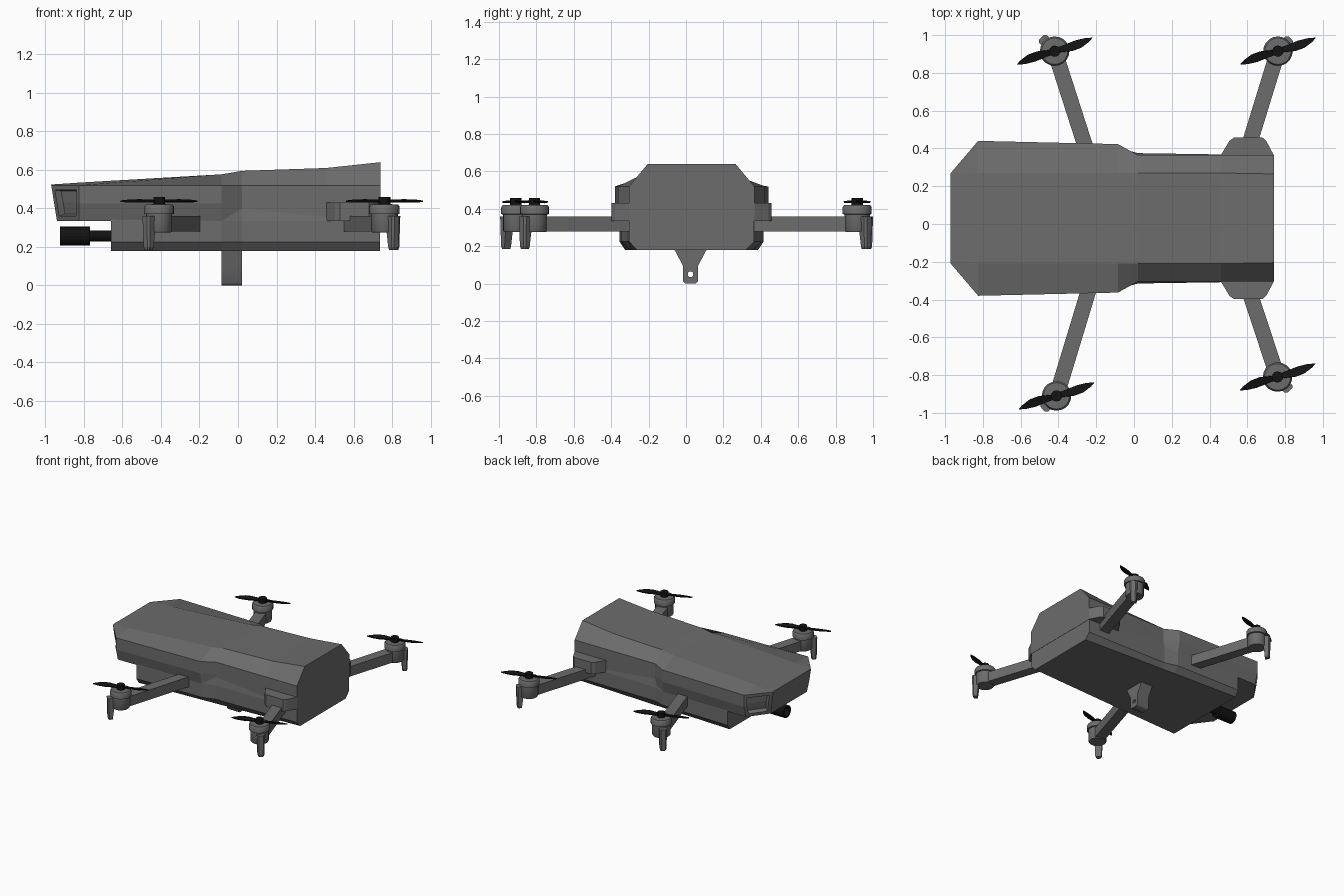
import bpy, bmesh
from math import cos, sin, pi, atan2, radians
from mathutils import Vector, Matrix

if "Cube" in bpy.data.objects:
    bpy.data.objects.remove(bpy.data.objects["Cube"])

CY = 0.03  # hull centre line in y


def material(name, v):
    m = bpy.data.materials.new(name)
    m.diffuse_color = (v, v, v, 1)
    m.use_nodes = True
    m.node_tree.nodes["Principled BSDF"].inputs["Base Color"].default_value = m.diffuse_color
    return m


GREY = material("dark_grey", 0.15)
BLACK = material("black", 0.006)


def finish(bm, name, mat=GREY, smooth=False):
    bmesh.ops.recalc_face_normals(bm, faces=bm.faces)
    me = bpy.data.meshes.new(name)
    bm.to_mesh(me)
    bm.free()
    me.materials.append(mat)
    ob = bpy.data.objects.new(name, me)
    bpy.context.collection.objects.link(ob)
    if smooth:
        bpy.context.view_layer.objects.active = ob
        ob.select_set(True)
        bpy.ops.object.shade_smooth_by_angle(angle=radians(35))
        ob.select_set(False)
    return ob


def loft(bm, rings):
    """Skin a list of closed rings and cap both ends."""
    vs = [[bm.verts.new(p) for p in r] for r in rings]
    n = len(vs[0])
    for a, b in zip(vs, vs[1:]):
        for i in range(n):
            j = (i + 1) % n
            bm.faces.new((a[i], a[j], b[j], b[i]))
    bm.faces.new(vs[0])
    bm.faces.new(vs[-1])
    bmesh.ops.recalc_face_normals(bm, faces=bm.faces)


def section(x, half, slant=0):
    """Symmetric hull ring from half-width / height pairs."""
    pts = [(w, z) for w, z in half] + [(-w, z) for w, z in reversed(half)]
    return [(x + slant * (0.52 - z), CY + w, z) for w, z in pts]


def prism(bm, pts, z0, z1):
    loft(bm, [[(x, y, z) for x, y in pts] for z in (z0, z1)])


def disc(c, r, n=20):
    return [(c[0] + r * cos(2 * pi * i / n), c[1] + r * sin(2 * pi * i / n)) for i in range(n)]


# Upper shell: x, top half-width, top z, shoulder half-width, lip half-width
bm = bmesh.new()
rings = []
for x, t, zt, s, u in [(-0.97, .235, .524, .24, .23), (-0.825, .24, .534, .41, .385),
                       (-0.085, .24, .577, .393, .375), (0.02, .24, .595, .335, .335),
                       (0.46, .24, .61, .335, .335), (0.74, .235, .64, .335, .335)]:
    rings.append(section(x, [(t, zt), (s, .52), (s, .425), (u, .335)], .16 if x < -.9 else 0))
loft(bm, rings)
# Sensor windows sunk into the nose corners
for side in (1, -1):
    fs = [f for f in bm.faces if f.calc_center_median().x < -.85
          and f.normal.y * side > .3 and abs(f.normal.z) < .5]
    bmesh.ops.inset_region(bm, faces=fs, thickness=.025, use_even_offset=True)
    bmesh.ops.inset_region(bm, faces=fs, thickness=.006, depth=-.035, use_even_offset=True)
finish(bm, "upper_shell")

# Lower body with chamfered bottom edges
bm = bmesh.new()
loft(bm, [section(x, [(w - .01, .40), (w, .335), (w, .225), (b, .18)])
          for x, w, b in [(-.66, .385, .355), (-.085, .375, .33), (.02, .345, .325), (.738, .334, .29)]])
finish(bm, "lower_body")

# Hinge housings for the rear arms
for side, label in ((1, "back"), (-1, "front")):
    bm = bmesh.new()
    prism(bm, [(x, CY + side * y) for x, y in
               [(.46, .30), (.46, .335), (.505, .41), (.53, .428), (.68, .428), (.70, .41), (.74, .335), (.74, .30)]],
          .335, .43)
    finish(bm, "arm_hinge_" + label)

# Arms: base point, motor centre, foot centre
BLADE = [(.015, .014), (.06, .016), (.12, .02), (.17, .016), (.212, .006),
         (.19, -.008), (.14, -.026), (.09, -.028), (.015, -.012)]
ARMS = [((-.235, .34), (-.42, .915), (-.475, .972)), ((-.225, -.30), (-.41, -.91), (-.468, -.965)),
        ((.585, .34), (.762, .915), (.815, .965)), ((.585, -.28), (.76, -.81), (.81, -.865))]
for k, (base, motor, foot) in enumerate(ARMS):
    a, c, f = Vector(base), Vector(motor), Vector(foot)
    d = (c - a).normalized()
    n = Vector((-d.y, d.x))

    bm = bmesh.new()
    prism(bm, [a + n * .041, a - n * .041, c - n * .041, c + n * .041], .28, .36)
    finish(bm, f"arm_{k}")

    # Motor mount, bell and cap
    bm = bmesh.new()
    loft(bm, [[(x, y, z) for x, y in disc(c, r)] for r, z in
              [(.062, .275), (.068, .285), (.068, .37), (.078, .372), (.078, .408), (.07, .42), (.03, .422)]])
    finish(bm, f"motor_{k}", smooth=True)

    # Landing foot outside the motor
    o = (f - c).normalized()
    t = Vector((-o.y, o.x))
    bm = bmesh.new()
    rr = []
    for z, w, q in [(.185, .018, .014), (.20, .024, .018), (.36, .029, .022)]:
        back = -.018 - (.02 if z > .3 else 0)
        pts = [f + o * q + t * w * .6, f + o * q * .5 + t * w, f + o * back + t * w,
               f + o * back - t * w, f + o * q * .5 - t * w, f + o * q - t * w * .6]
        rr.append([(p.x, p.y, z) for p in pts])
    loft(bm, rr)
    finish(bm, f"foot_{k}")

    # Two-blade propeller with hub
    bm = bmesh.new()
    prism(bm, disc(c, .03, 12), .42, .458)
    for turn in (0, pi):
        before = set(bm.verts)
        prism(bm, BLADE, -.004, .004)
        new = [v for v in bm.verts if v not in before]
        m = (Matrix.Translation((c.x, c.y, .438)) @ Matrix.Rotation(radians(18) + turn, 4, 'Z')
             @ Matrix.Rotation(radians(-12), 4, 'X'))
        bmesh.ops.transform(bm, matrix=m, verts=new)
    finish(bm, f"propeller_{k}", BLACK)

# Camera under the nose: round barrel and neck along x
bm = bmesh.new()
loft(bm, [[(x, CY + p, .257 + q) for p, q in disc((0, 0), r, 16)]
          for x, r in [(-.885, .033), (-.925, .035), (-.925, .049), (-.77, .049), (-.77, .029), (-.64, .029)]])
finish(bm, "camera", BLACK)

# Mounting lug under the hull, with a through hole (outer outline + hole circle)
cu = bpy.data.curves.new("lug_outline", 'CURVE')
cu.dimensions = '2D'
cu.fill_mode = 'BOTH'
cu.extrude = .0525
lug = [(-.085, .20), (-.085, .18), (-.04, .095), (-.04, .012), (-.028, 0),
       (.028, 0), (.04, .012), (.04, .095), (.085, .18), (.085, .20)]
for pts in (lug, disc((0, .05), .015, 16)):
    sp = cu.splines.new('POLY')
    sp.points.add(len(pts) - 1)
    for p, (u, v) in zip(sp.points, pts):
        p.co = (u, v, 0, 1)
    sp.use_cyclic_u = True
tmp = bpy.data.objects.new("lug_helper", cu)
bpy.context.collection.objects.link(tmp)
bpy.context.view_layer.update()
bm = bmesh.new()
bm.from_mesh(bpy.data.meshes.new_from_object(tmp))
bpy.data.objects.remove(tmp)
bmesh.ops.remove_doubles(bm, verts=bm.verts, dist=1e-5)
bmesh.ops.transform(bm, verts=bm.verts, matrix=Matrix(
    ((0, 0, 1, -.0325), (1, 0, 0, .024), (0, 1, 0, 0), (0, 0, 0, 1))))
finish(bm, "mounting_lug")
